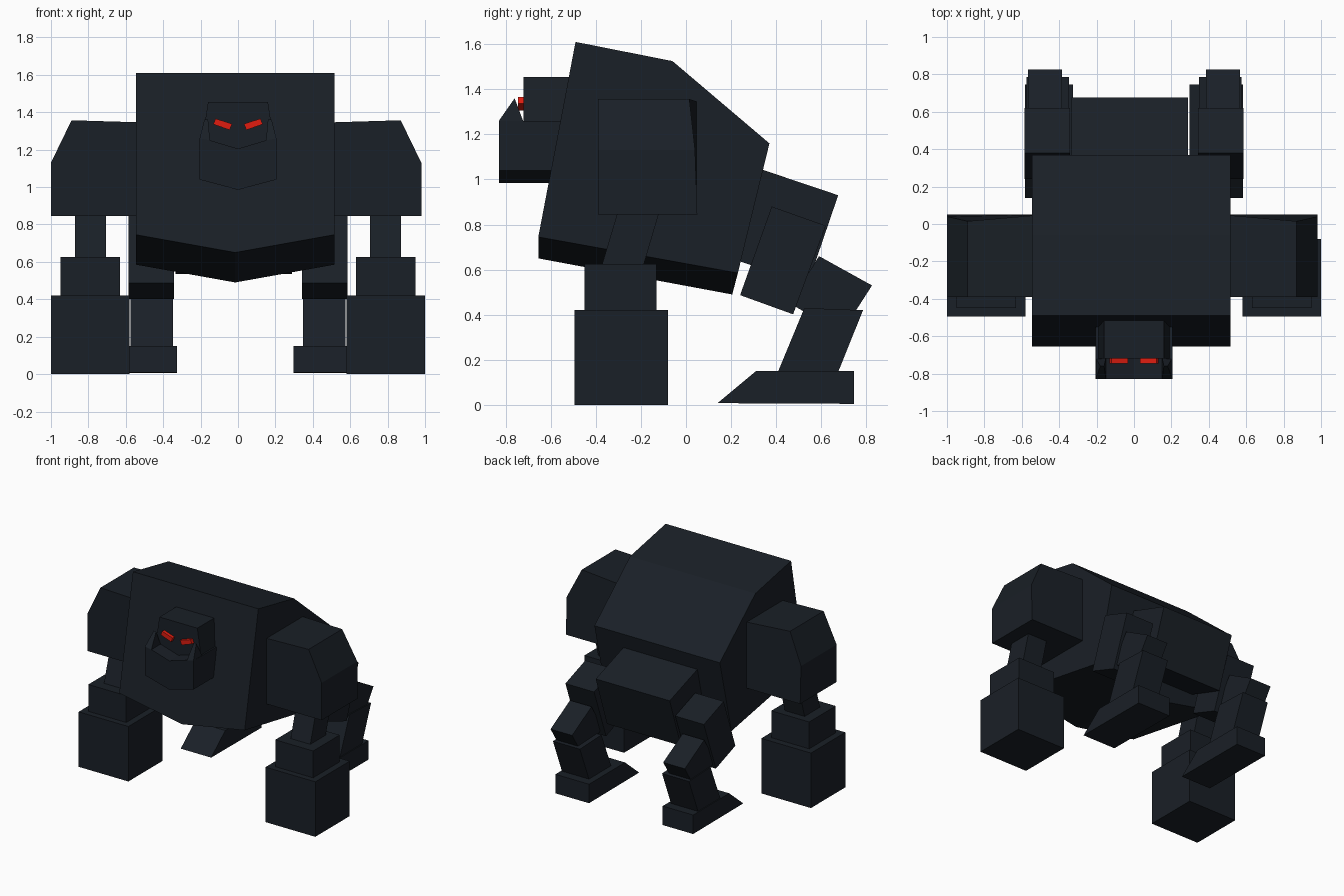
import bpy, bmesh

if "Cube" in bpy.data.objects:
    bpy.data.objects.remove(bpy.data.objects["Cube"])


def material(name, rgb):
    m = bpy.data.materials.new(name)
    m.diffuse_color = (*rgb, 1)
    m.use_nodes = True
    m.node_tree.nodes["Principled BSDF"].inputs["Base Color"].default_value = m.diffuse_color
    return m


DARK = material("dark_stone", (0.010, 0.014, 0.020))
RED = material("red_glow", (0.75, 0.012, 0.005))


def loft(name, a, b, mat=DARK):
    """Solid between two matching outlines."""
    bm = bmesh.new()
    va, vb = [bm.verts.new(p) for p in a], [bm.verts.new(p) for p in b]
    n = len(a)
    bm.faces.new(va)
    bm.faces.new(vb)
    for i in range(n):
        j = (i + 1) % n
        bm.faces.new((va[i], va[j], vb[j], vb[i]))
    bmesh.ops.recalc_face_normals(bm, faces=bm.faces)
    me = bpy.data.meshes.new(name)
    bm.to_mesh(me)
    bm.free()
    me.materials.append(mat)
    ob = bpy.data.objects.new(name, me)
    bpy.context.collection.objects.link(ob)
    return ob


def side_prism(name, yz, x0, x1, mat=DARK):
    return loft(name, [(x0, y, z) for y, z in yz], [(x1, y, z) for y, z in yz], mat)


def front_prism(name, xz, y0, y1, mat=DARK):
    return loft(name, [(x, y0, z) for x, z in xz], [(x, y1, z) for x, z in xz], mat)


def box(name, x0, x1, y0, y1, z0, z1):
    return side_prism(name, [(y0, z0), (y1, z0), (y1, z1), (y0, z1)], x0, x1)


# Torso: side profile with a keel along the underside
torso = side_prism("torso", [(-0.655, 0.745), (-0.49, 1.61), (-0.06, 1.525),
                             (0.37, 1.16), (0.23, 0.585)], -0.545, 0.515)
bm = bmesh.new()
bm.from_mesh(torso.data)
under = [e for e in bm.edges if abs(e.verts[0].co.x - e.verts[1].co.x) > 0.5
         and max(v.co.z for v in e.verts) < 0.8]
cut = bmesh.ops.subdivide_edges(bm, edges=under, cuts=1)
for v in cut["geom_inner"]:
    if isinstance(v, bmesh.types.BMVert):
        v.co.z = 0.65 if v.co.y < 0 else 0.49
        v.co.y = -0.655 if v.co.y < 0 else 0.205
bm.to_mesh(torso.data)
bm.free()

# Pelvis block
side_prism("pelvis", [(0.20, 1.09), (0.675, 0.93), (0.54, 0.535), (0.20, 0.65)], -0.335, 0.29)

# Head, jaw and cheek guards
front_prism("head", [(-0.16, 1.455), (0.16, 1.455), (0.19, 1.26), (0.19, 1.1),
                     (-0.19, 1.1), (-0.19, 1.26)], -0.72, -0.45)
front_prism("jaw", [(-0.205, 1.26), (-0.15, 1.25), (0, 1.205), (0.15, 1.25), (0.205, 1.26),
                    (0.205, 1.04), (0, 0.985), (-0.205, 1.04)], -0.83, -0.5)

for s, side in ((1, "right"), (-1, "left")):
    loft(side + "_cheek",
         [(s * 0.205, -0.83, 1.26), (s * 0.18, -0.76, 1.36), (s * 0.205, -0.715, 1.24)],
         [(s * 0.15, -0.83, 1.25), (s * 0.16, -0.76, 1.36), (s * 0.15, -0.715, 1.24)])
    # Slanted eyes
    front_prism(side + "_eye", [(s * x, z) for x, z in
                [(0.032, 1.338), (0.12, 1.366), (0.132, 1.336), (0.045, 1.305)]],
                -0.745, -0.71, RED)

    # Shoulder with a sloped outer corner
    xz = [(s * x - 0.01, z) for x, z in
          [(0.48, 1.345), (0.88, 1.357), (0.99, 1.13), (0.99, 0.845), (0.48, 0.845)]]
    back = [0.05, 0.015, 0.04, 0.05, 0.05]
    loft(side + "_shoulder", [(x, -0.39, z) for x, z in xz],
         [(x, y, z) for (x, z), y in zip(xz, back)])

    # Arm, cuff and fist
    side_prism(side + "_arm", [(-0.29, 0.90), (-0.105, 0.90), (-0.20, 0.58), (-0.385, 0.58)],
               s * 0.705, s * 0.872)
    box(side + "_cuff", s * 0.63, s * 0.95, -0.45, -0.13, 0.41, 0.625)
    box(side + "_fist", s * 0.58, s * 1.0, -0.495, -0.08, 0, 0.42)

    # Hind leg: thigh, hock, shin and wedge foot
    side_prism(side + "_thigh", [(0.38, 0.88), (0.62, 0.795), (0.475, 0.402), (0.24, 0.487)],
               s * 0.343, s * 0.585)
    side_prism(side + "_hock", [(0.59, 0.66), (0.825, 0.53), (0.69, 0.32), (0.46, 0.45)],
               s * 0.385, s * 0.567)
    side_prism(side + "_shin", [(0.525, 0.43), (0.785, 0.42), (0.63, 0.035), (0.405, 0.14)],
               s * 0.347, s * 0.575)
    inner = 0.298 if s > 0 else 0.325
    side_prism(side + "_foot", [(0.14, 0.008), (0.31, 0.15), (0.745, 0.15), (0.745, 0.005)],
               s * inner, s * 0.582)
